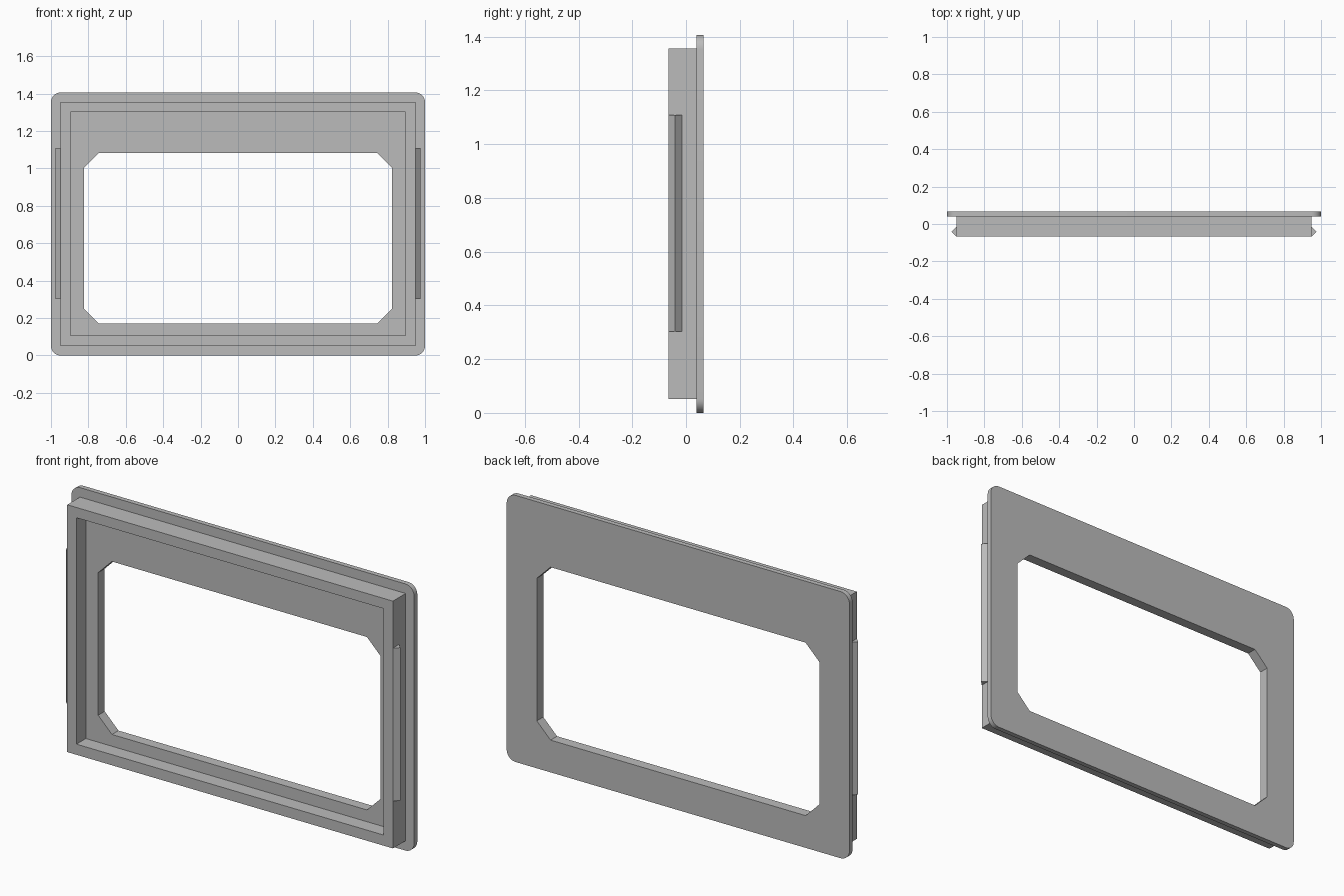
import bpy, bmesh, math
from mathutils import Vector

cube = bpy.data.objects.get("Cube")
if cube:
    bpy.data.objects.remove(cube, do_unlink=True)

# One plain grey for every part
grey = bpy.data.materials.new("plain_grey")
grey.use_nodes = True
colour = (0.5, 0.5, 0.5, 1)
grey.diffuse_color = colour
grey.node_tree.nodes["Principled BSDF"].inputs["Base Color"].default_value = colour


def finish(name, bm):
    bmesh.ops.recalc_face_normals(bm, faces=bm.faces)
    mesh = bpy.data.meshes.new(name)
    bm.to_mesh(mesh)
    bm.free()
    mesh.materials.append(grey)
    obj = bpy.data.objects.new(name, mesh)
    bpy.context.collection.objects.link(obj)
    return obj


def slab(name, half_width, y0, y1, z0, z1, corner=0, segments=1):
    """Upright slab whose four front-to-back edges may be cut or rounded."""
    bm = bmesh.new()
    bmesh.ops.create_cube(bm, size=1)
    for v in bm.verts:
        v.co = Vector((v.co.x * 2 * half_width,
                       y0 + (v.co.y + 0.5) * (y1 - y0),
                       z0 + (v.co.z + 0.5) * (z1 - z0)))
    if corner:
        edges = [e for e in bm.edges
                 if abs(e.verts[0].co.y - e.verts[1].co.y) > 1e-4]
        bmesh.ops.bevel(bm, geom=edges, offset=corner, segments=segments,
                        profile=0.5, affect='EDGES')
    return finish(name, bm)


def combine(target, other, operation):
    """Apply a boolean to target and remove the helper solid."""
    mod = target.modifiers.new("boolean", 'BOOLEAN')
    mod.operation = operation
    mod.solver = 'EXACT'
    mod.object = other
    bpy.context.view_layer.objects.active = target
    bpy.ops.object.modifier_apply(modifier=mod.name)
    bpy.data.objects.remove(other, do_unlink=True)


# Rounded rear flange joined to the rectangular body
bezel = slab("bezel_frame", 1.0, 0.04, 0.066, 0, 1.406, 0.052, 8)
combine(bezel, slab("body", 0.95, -0.066, 0.05, 0.052, 1.356), 'UNION')

# Shallow front recess, then the window with clipped corners
combine(bezel, slab("recess", 0.896, -0.2, 0.012, 0.108, 1.302), 'DIFFERENCE')
combine(bezel, slab("window", 0.824, -0.2, 0.2, 0.17, 1.082, 0.08), 'DIFFERENCE')

bpy.ops.object.select_all(action='DESELECT')
bezel.select_set(True)
bpy.context.view_layer.objects.active = bezel
bpy.ops.object.shade_smooth_by_angle(angle=math.radians(30))

# Wedge-shaped snap ridge on each side
for side, name in ((1, "left_snap_ridge"), (-1, "right_snap_ridge")):
    bm = bmesh.new()
    profile = [(0.95, -0.066), (0.976, -0.041), (0.95, -0.015)]
    base = bm.faces.new([bm.verts.new((side * x, y, 0.302)) for x, y in profile])
    top = bmesh.ops.extrude_face_region(bm, geom=[base])["geom"]
    bmesh.ops.translate(bm, vec=(0, 0, 0.806),
                        verts=[v for v in top if isinstance(v, bmesh.types.BMVert)])
    finish(name, bm)
